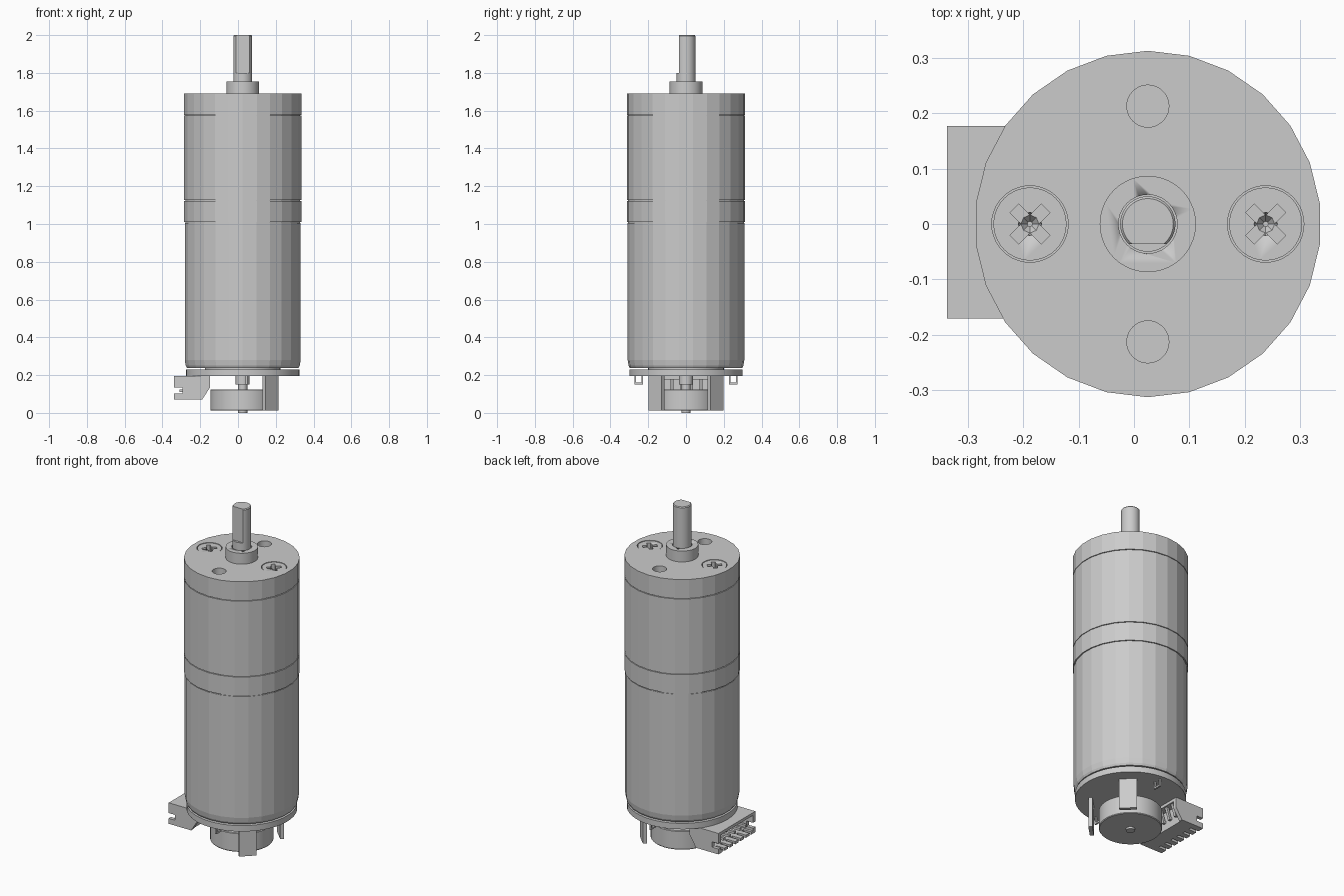
import bpy, bmesh, math
from mathutils import Matrix, Vector

old = bpy.data.objects.get("Cube")
if old:
    bpy.data.objects.remove(old)

CX = 0.025      # motor axis
R = 0.313       # gearbox radius
SIDES = 26

grey = bpy.data.materials.new("plain_grey")
grey.use_nodes = True
grey.diffuse_color = (0.6, 0.6, 0.6, 1)
bsdf = next(n for n in grey.node_tree.nodes if n.type == 'BSDF_PRINCIPLED')
bsdf.inputs["Base Color"].default_value = (0.6, 0.6, 0.6, 1)


def finish(bm, name, smooth=False):
    bmesh.ops.recalc_face_normals(bm, faces=bm.faces)
    mesh = bpy.data.meshes.new(name)
    bm.to_mesh(mesh)
    bm.free()
    mesh.materials.append(grey)
    obj = bpy.data.objects.new(name, mesh)
    bpy.context.collection.objects.link(obj)
    if smooth:
        bpy.ops.object.select_all(action='DESELECT')
        obj.select_set(True)
        bpy.context.view_layer.objects.active = obj
        bpy.ops.object.shade_smooth_by_angle(angle=math.radians(30))
    return obj


def turned(name, profile, x=CX, y=0, sides=40, smooth=True):
    """Solid of revolution from (radius, z) points, capped at both ends."""
    bm = bmesh.new()
    rings = []
    for r, z in profile:
        angles = [math.pi / 2 + math.tau * i / sides for i in range(sides)]
        rings.append([bm.verts.new((x + r * math.cos(a), y + r * math.sin(a), z))
                      for a in angles])
    for low, high in zip(rings, rings[1:]):
        for i in range(sides):
            j = (i + 1) % sides
            bm.faces.new((low[i], low[j], high[j], high[i]))
    bm.faces.new(rings[0])
    bm.faces.new(rings[-1])
    return finish(bm, name, smooth)


def add_box(bm, lo, hi, angle=0):
    lo, hi = Vector(lo), Vector(hi)
    mat = (Matrix.Translation((lo + hi) / 2) @ Matrix.Rotation(angle, 4, 'Z')
           @ Matrix.Diagonal((*(hi - lo), 1)))
    bmesh.ops.create_cube(bm, size=1, matrix=mat)


def box(name, lo, hi, angle=0):
    bm = bmesh.new()
    add_box(bm, lo, hi, angle)
    return finish(bm, name)


def slab(name, outline, y0, y1):
    """Extrude an x-z outline along y."""
    bm = bmesh.new()
    face = bm.faces.new([bm.verts.new((x, y0, z)) for x, z in outline])
    out = bmesh.ops.extrude_face_region(bm, geom=[face])
    verts = [v for v in out["geom"] if isinstance(v, bmesh.types.BMVert)]
    bmesh.ops.translate(bm, verts=verts, vec=(0, y1 - y0, 0))
    return finish(bm, name)


def cut(target, cutter):
    mod = target.modifiers.new("cut", 'BOOLEAN')
    mod.operation = 'DIFFERENCE'
    mod.solver = 'EXACT'
    mod.object = cutter
    bpy.context.view_layer.objects.active = target
    bpy.ops.object.modifier_apply(modifier=mod.name)
    bpy.data.objects.remove(cutter)


# Housing sections with thin seams between them
turned("motor_can", [(0.298, 0.238), (0.304, 0.25), (0.309, 0.28), (0.309, 1.004)],
       sides=SIDES, smooth=False)
turned("seam_core", [(0.306, 0.9), (0.306, 1.6)], sides=SIDES, smooth=False)
turned("gearbox_base", [(R, 1.01), (R, 1.122)], sides=SIDES, smooth=False)
turned("gearbox_ring", [(R, 1.126), (R, 1.574)], sides=SIDES, smooth=False)
flange = turned("gearbox_flange", [(R, 1.578), (R, 1.69)], sides=SIDES, smooth=False)

# Mounting holes and screw recesses in the flange
for s in (-1, 1):
    cut(flange, turned("hole_cutter", [(0.038, 1.61), (0.038, 1.8)], y=s * 0.213))
    cut(flange, turned("screw_cutter", [(0.069, 1.63), (0.069, 1.8)], x=CX + s * 0.213))

# Flush cross-head screws
for side, s in (("left", 1), ("right", -1)):
    x = CX + s * 0.213
    screw = turned(side + "_screw", [(0.066, 1.62), (0.066, 1.688)], x=x)
    for a in (45, -45):
        cut(screw, box("slot_cutter", (x - 0.04, -0.011, 1.655), (x + 0.04, 0.011, 1.75),
                       math.radians(a)))
    cut(screw, turned("socket_cutter", [(0.005, 1.64), (0.02, 1.66), (0.024, 1.75)],
                      x=x, sides=8))

# Output boss and D-shaped shaft
boss = turned("output_boss", [(0.087, 1.68), (0.087, 1.755)])
cut(boss, turned("bore_cutter", [(0.053, 1.72), (0.053, 1.9)]))
shaft = turned("output_shaft", [(0.05, 1.66), (0.05, 1.995), (0.046, 2.0)])
cut(shaft, box("flat_cutter", (CX - 0.2, -0.2, 1.8), (CX + 0.2, -0.036, 2.1)))

# Encoder board, rear bearing, shaft and magnet
turned("rear_cap", [(0.2, 0.225), (0.2, 0.245)])
turned("encoder_board", [(0.3, 0.195), (0.3, 0.23)], sides=48)
turned("rear_bearing", [(0.037, 0.15), (0.037, 0.2)])
turned("rear_shaft", [(0.024, 0.0), (0.024, 0.2)])
turned("magnet_disc", [(0.168, 0.012), (0.171, 0.016), (0.171, 0.121), (0.168, 0.125)],
       sides=48)

for side, s in (("back", 1), ("front", -1)):
    # Hall sensor facing the magnet diagonally
    c = Vector((CX + 0.147, s * 0.156, 0.105))
    half = Vector((0.011, 0.048, 0.092))
    box(side + "_sensor", c - half, c + half, s * math.pi / 4)

    # Motor terminal loop
    bm = bmesh.new()
    y = s * 0.25
    for e in (-1, 1):
        add_box(bm, (0.04, y + e * 0.019 - 0.004, 0.155), (0.05, y + e * 0.019 + 0.004, 0.2))
    add_box(bm, (0.04, y - 0.023, 0.15), (0.05, y + 0.023, 0.16))
    finish(bm, side + "_terminal")

# Connector shell: notched side cheeks, roof, slotted floor and rear wall
X0, X1, Y0, Y1 = -0.338, -0.148, -0.171, 0.177
cheek = [(X0, 0.195), (X1, 0.195), (X1, 0.135), (-0.19, 0.07), (X0, 0.07),
         (X0, 0.102), (-0.295, 0.102), (-0.295, 0.134), (X0, 0.134)]
slab("connector_front_cheek", cheek, Y0, Y0 + 0.022)
slab("connector_back_cheek", cheek, Y1 - 0.022, Y1)
box("connector_roof", (X0, Y0, 0.178), (X1, Y1, 0.195))
box("connector_rear_wall", (-0.215, Y0, 0.07), (-0.195, Y1, 0.19))

bm = bmesh.new()
add_box(bm, (-0.285, Y0, 0.07), (-0.195, Y1, 0.086))
pitch = (Y1 - Y0 - 0.044) / 6
for i in range(7):
    y = Y0 + 0.022 + pitch * i
    add_box(bm, (X0, y - 0.016, 0.07), (-0.28, y + 0.016, 0.086))
finish(bm, "connector_floor")

# Contact pins with legs rising to the board
for i in range(6):
    y = Y0 + 0.022 + pitch * (i + 0.5)
    slab("contact_pin_%d" % (i + 1),
         [(-0.31, 0.125), (-0.19, 0.125), (-0.165, 0.2), (-0.15, 0.2),
          (-0.18, 0.11), (-0.31, 0.11)], y - 0.008, y + 0.008)
